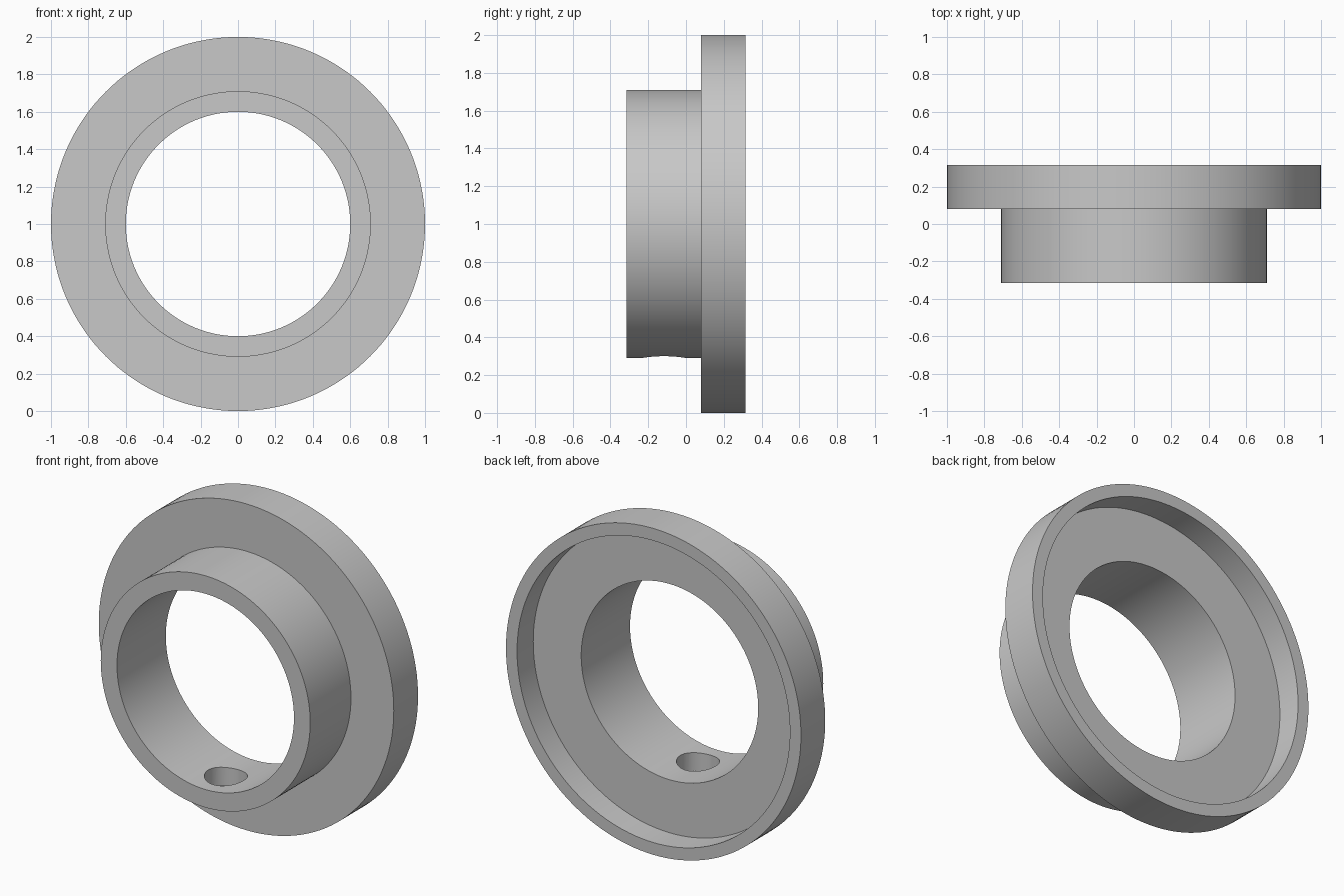
import bpy
import bmesh
from math import tau
from mathutils import Vector

cube = bpy.data.objects.get("Cube")
if cube:
    bpy.data.objects.remove(cube, do_unlink=True)

AXIS = Vector((0, 0, 1))     # centre of the ring, which turns about y
BACK, FRONT = 0.315, -0.315
FLANGE_FRONT, RECESS_FLOOR = 0.08, 0.158
FLANGE_R, RECESS_R, HUB_R, BORE_R = 1.0, 0.925, 0.71, 0.6
HOLE_R, HOLE_Y = 0.12, -0.117

grey = bpy.data.materials.new("plain grey")
grey.use_nodes = True
colour = (0.58, 0.58, 0.58, 1)
grey.diffuse_color = colour
grey.node_tree.nodes["Principled BSDF"].inputs["Base Color"].default_value = colour


def lathe(name, profile, steps=144):
    """Turn a closed (radius, y) profile around the ring axis."""
    bm = bmesh.new()
    verts = [bm.verts.new(AXIS + Vector((r, y, 0))) for r, y in profile]
    edges = [bm.edges.new((a, b)) for a, b in zip(verts, verts[1:] + verts[:1])]
    bmesh.ops.spin(bm, geom=verts + edges, cent=AXIS, axis=(0, 1, 0),
                   angle=tau, steps=steps)
    bmesh.ops.remove_doubles(bm, verts=bm.verts, dist=0.0001)
    bmesh.ops.recalc_face_normals(bm, faces=bm.faces)
    mesh = bpy.data.meshes.new(name)
    bm.to_mesh(mesh)
    bm.free()
    mesh.materials.append(grey)
    obj = bpy.data.objects.new(name, mesh)
    bpy.context.collection.objects.link(obj)
    return obj


# Flanged collar: hub at the front, wide flange recessed from the back
collar = lathe("flanged_collar", [
    (BORE_R, FRONT), (HUB_R, FRONT), (HUB_R, FLANGE_FRONT),
    (FLANGE_R, FLANGE_FRONT), (FLANGE_R, BACK), (RECESS_R, BACK),
    (RECESS_R, RECESS_FLOOR), (BORE_R, RECESS_FLOOR),
])

# Round screw hole through the bottom of the hub
bpy.ops.mesh.primitive_cylinder_add(vertices=48, radius=HOLE_R, depth=0.5,
                                    location=(0, HOLE_Y, 0.35))
cutter = bpy.context.object
cutter.name = "screw_hole_cutter"
cutter.hide_render = True
cutter.data.materials.append(grey)

bpy.ops.object.select_all(action="DESELECT")
collar.select_set(True)
bpy.context.view_layer.objects.active = collar
hole = collar.modifiers.new("screw_hole", "BOOLEAN")
hole.operation = "DIFFERENCE"
hole.solver = "EXACT"
hole.object = cutter
bpy.ops.object.modifier_apply(modifier=hole.name)
bpy.data.objects.remove(cutter, do_unlink=True)

bpy.ops.object.shade_smooth_by_angle(angle=0.5)
